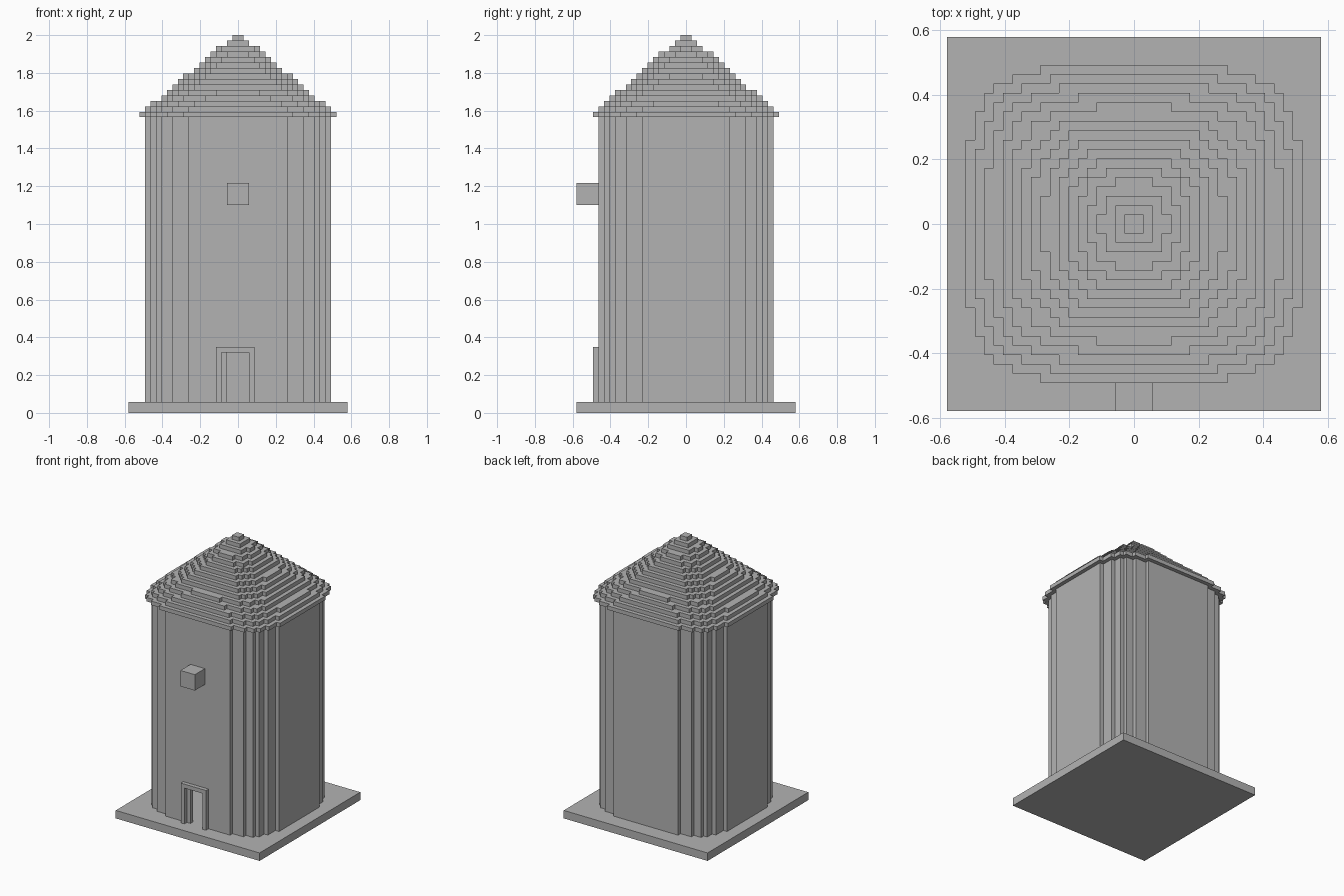
import bpy
import bmesh

CELL = 2 / 69          # edge of one building block
ROOF_LAYERS = 15

cube = bpy.data.objects.get("Cube")
if cube:
    bpy.data.objects.remove(cube, do_unlink=True)

stone = bpy.data.materials.new("grey_stone")
stone.use_nodes = True
stone.diffuse_color = (0.45, 0.45, 0.45, 1)
stone.node_tree.nodes["Principled BSDF"].inputs["Base Color"].default_value = stone.diffuse_color


def stepped_outline(a, b, power):
    """Blocky outline of a rounded box, in cells, counter-clockwise."""
    widths = []
    row = 0
    while row + 0.5 <= b:
        reach = a * (1 - ((row + 0.5) / b) ** power) ** (1 / power)
        widths.append(max(1, int(reach + 0.5)))
        row += 1
    quarter = [(widths[0], 0)]
    for i, w in enumerate(widths):
        if w != quarter[-1][0]:
            quarter += [(quarter[-1][0], i), (w, i)]
    quarter.append((widths[-1], len(widths)))
    quarter = quarter[1:]
    left = [(-x, y) for x, y in reversed(quarter)]
    upper = quarter + left
    return upper + [(-x, -y) for x, y in upper]


def prism(name, outline, z0, z1):
    """Extrude a flat outline between two heights, all in cells."""
    bm = bmesh.new()
    base = bm.faces.new([bm.verts.new((x * CELL, y * CELL, z0 * CELL)) for x, y in outline])
    top = bmesh.ops.extrude_face_region(bm, geom=[base])["geom"]
    moved = [v for v in top if isinstance(v, bmesh.types.BMVert)]
    bmesh.ops.translate(bm, verts=moved, vec=(0, 0, (z1 - z0) * CELL))
    bmesh.ops.recalc_face_normals(bm, faces=bm.faces)
    mesh = bpy.data.meshes.new(name)
    bm.to_mesh(mesh)
    bm.free()
    mesh.materials.append(stone)
    obj = bpy.data.objects.new(name, mesh)
    bpy.context.collection.objects.link(obj)
    return obj


def block(name, x0, x1, y0, y1, z0, z1):
    return prism(name, [(x0, y0), (x1, y0), (x1, y1), (x0, y1)], z0, z1)


def cut(target, cutter):
    mod = target.modifiers.new(cutter.name, "BOOLEAN")
    mod.operation = "DIFFERENCE"
    mod.solver = "EXACT"
    mod.object = cutter
    cutter.hide_render = True
    cutter.hide_viewport = True


# Square plinth
block("base_slab", -20, 20, -20, 20, 0, 2)

# Hollow tower wall with a doorway
wall = prism("tower_wall", stepped_outline(16.78, 15.87, 4), 2, 54)
cut(wall, prism("room_cutter", stepped_outline(15.75, 14.87, 4), 1, 55))
cut(wall, block("doorway_cutter", -2, 2, -18, -10, 1, 11))

# Door surround
block("door_jamb_right", -4, -3, -17, -16, 2, 11)
block("door_jamb_left", 2, 3, -17, -16, 2, 11)
block("door_lintel", -4, 3, -17, -16, 11, 12)

# Projecting window box
block("window_box", -2, 2, -20, -16, 38, 42)

# Stepped roof, rounder towards the peak
for k in range(ROOF_LAYERS):
    scale = 1 - k / ROOF_LAYERS
    power = 4 - 2 * k / (ROOF_LAYERS - 1)
    outline = stepped_outline(17.9 * scale + 0.1 * (k > 0), 17 * scale + 0.1 * (k > 0), power)
    prism(f"roof_layer_{k + 1:02d}", outline, 54 + k, 55 + k)
